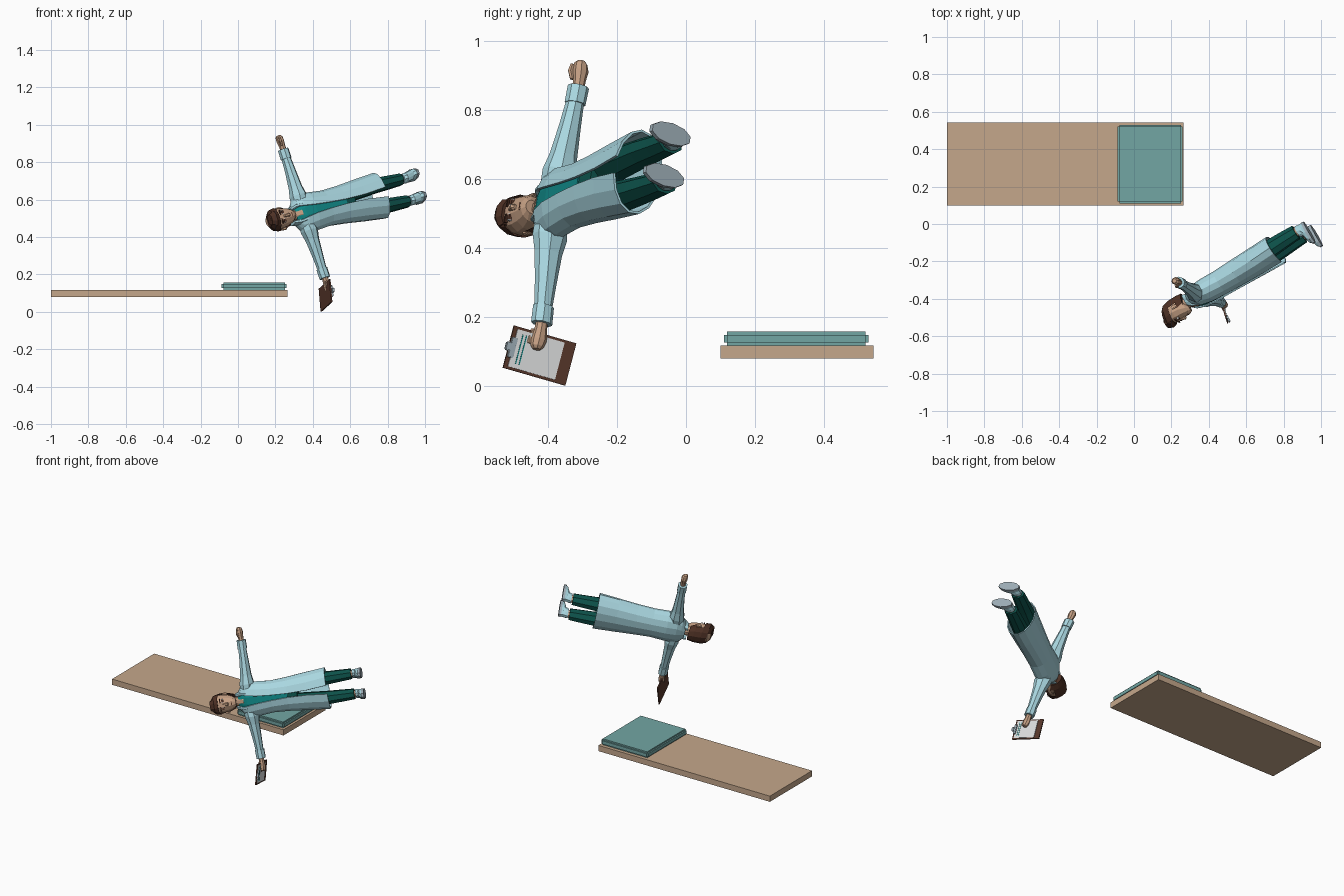
import bpy, bmesh, math
from mathutils import Matrix, Vector

cube = bpy.data.objects.get("Cube")
if cube:
    bpy.data.objects.remove(cube, do_unlink=True)


def material(name, r, g, b):
    m = bpy.data.materials.new(name)
    m.use_nodes = True
    m.diffuse_color = (r, g, b, 1)
    m.node_tree.nodes["Principled BSDF"].inputs["Base Color"].default_value = (r, g, b, 1)
    return m


COAT = material("pale blue cloth", .40, .68, .75)
SKIN = material("skin", .56, .35, .23)
HAIR = material("dark brown hair", .075, .03, .018)
PANTS = material("dark green cloth", .004, .085, .07)
SHIRT = material("teal cloth", .005, .24, .235)
PAPER = material("white paper", .75, .76, .76)
GRAY = material("shoe gray", .34, .42, .47)
BROWN = material("clipboard brown", .10, .04, .025)
MAT = material("cushion teal", .17, .38, .37)
WOOD = material("board tan", .56, .39, .26)


def frame(x, y, z, origin):
    m = Matrix((x, y, z)).transposed().to_4x4()
    m.translation = origin
    return m


# Body frame: x to the person's left, y to the back, z to the head, origin at the neck
LEFT = Vector((-.305, .146, .94)).normalized()
UP = Vector((-.823, -.531, -.199)).normalized()
BACK = UP.cross(LEFT).normalized()
BODY = frame(LEFT, BACK, LEFT.cross(BACK), (.30, -.413, .514))


def finish(name, bm, mat, place):
    bmesh.ops.recalc_face_normals(bm, faces=bm.faces)
    bm.transform(place)
    me = bpy.data.meshes.new(name)
    bm.to_mesh(me)
    bm.free()
    me.materials.append(mat)
    ob = bpy.data.objects.new(name, me)
    bpy.context.collection.objects.link(ob)
    return ob


def box(name, center, size, mat, place=BODY, bevel=0):
    bm = bmesh.new()
    bmesh.ops.create_cube(bm, size=1)
    bm.transform(Matrix.Translation(center) @ Matrix.Diagonal((*size, 1)))
    if bevel:
        bmesh.ops.bevel(bm, geom=bm.edges[:], offset=bevel, segments=2, affect='EDGES')
    return finish(name, bm, mat, place)


def skin_rings(bm, rings, closed=True):
    """Bridge lists of points with quads."""
    vs = [[bm.verts.new(p) for p in ring] for ring in rings]
    n = len(vs[0])
    for a, b in zip(vs, vs[1:]):
        for i in range(n if closed else n - 1):
            j = (i + 1) % n
            bm.faces.new((a[i], a[j], b[j], b[i]))
    if closed:
        bm.faces.new(vs[0])
        bm.faces.new(vs[-1])


def loft(name, rings, mat, axis="z", n=10, side=1, tilt=0, keep=None):
    """Each ring: position on the axis, two centre offsets, two radii."""
    pts = []
    for a, c1, c2, r1, r2 in rings:
        ring = []
        for i in range(n):
            t = 2 * math.pi * (i + .5) / n
            p, q = c1 + r1 * math.sin(t), c2 - r2 * math.cos(t)
            v = Vector((p, q, a - tilt * q)) if axis == "z" else Vector((a, p, q))
            v.x *= side
            ring.append(v)
        pts.append(ring)
    bm = bmesh.new()
    skin_rings(bm, pts)
    if keep:
        drop = [f for f in bm.faces if not keep(f.calc_center_median())]
        bmesh.ops.delete(bm, geom=drop, context='FACES')
    return finish(name, bm, mat, BODY)


# Treatment board and cushion
WORLD = Matrix.Identity(4)
box("board", (-.367, .322, .098), (1.265, .444, .038), WOOD, WORLD)
box("cushion", (.086, .32, .137), (.346, .42, .04), MAT, WORLD, bevel=.009)

# Open coat: rings of height, half width, depth, centre, half opening at the front
coat_rings = [(.002, .045, .040, .004, .030), (-.022, .085, .050, .002, .038),
              (-.05, .105, .060, 0, .032), (-.11, .103, .068, -.004, .023),
              (-.20, .095, .069, -.008, .016), (-.30, .101, .072, -.010, .012),
              (-.42, .114, .075, -.014, .014), (-.545, .125, .079, -.018, .026)]
pts = []
for z, rx, ry, cy, gap in coat_rings:
    a0 = math.asin(gap / rx)
    step = 2 * (math.pi - a0) / 14
    pts.append([(rx * math.sin(a0 + i * step), cy - ry * math.cos(a0 + i * step), z)
                for i in range(15)])
bm = bmesh.new()
skin_rings(bm, pts, closed=False)
coat = finish("coat", bm, COAT, BODY)
thick = coat.modifiers.new("thickness", 'SOLIDIFY')
thick.thickness = .007
thick.offset = 0

# Shirt, hips and neck
loft("shirt", [(z, 0, cy, rx * .92, ry * .90) for z, rx, ry, cy, g in coat_rings[:6]], SHIRT, n=14)
loft("hips", [(-.28, 0, -.01, .088, .062), (-.36, 0, -.01, .09, .058)], PANTS, n=12)
loft("neck", [(.05, 0, .004, .028, .030), (.012, 0, .002, .030, .032),
              (-.03, 0, -.022, .030, .028)], SKIN)
# Collar flaps
for side in (1, -1):
    loft("collar", [(.018, .036, .012, .012, .034), (-.006, .044, -.004, .014, .040),
                    (-.05, .042, -.03, .010, .030)], COAT, n=8, side=side)

# Head, hair and face
head = [(.018, 0, -.030, .020, .020), (.035, 0, -.016, .039, .041),
        (.07, 0, -.004, .052, .054), (.105, 0, 0, .057, .058),
        (.14, 0, .002, .052, .056), (.162, 0, .002, .030, .034)]
loft("head", head, SKIN, n=12)
loft("hair", [(.035, 0, .016, .046, .046), (.07, 0, .006, .060, .060), (.115, 0, 0, .064, .066),
              (.148, 0, -.004, .057, .062), (.166, 0, -.006, .034, .042)], HAIR, n=12, tilt=.22,
     keep=lambda c: c.z > .125 or (c.y > .008 and c.z > .02))
loft("hair_quiff", [(.128, 0, -.046, .040, .018), (.15, 0, -.046, .044, .026),
                    (.176, 0, -.036, .030, .024)], HAIR, n=8)
for side in (1, -1):
    box("ear", (side * .057, .006, .082), (.012, .018, .030), SKIN, bevel=.003)
    box("eye", (side * .023, -.053, .097), (.015, .009, .012), BROWN)
    box("eye_white", (side * .023, -.052, .097), (.021, .009, .010), PAPER)
    box("eyebrow", (side * .024, -.054, .113), (.026, .009, .006), HAIR)
loft("nose", [(.098, 0, -.056, .005, .005), (.068, 0, -.062, .010, .011),
              (.062, 0, -.058, .007, .007)], SKIN, n=6)
box("mouth", (0, -.052, .044), (.024, .009, .005), BROWN)

# Arms and legs, one pass for each side
for side, word in ((1, "left"), (-1, "right")):
    loft(word + "_sleeve", [(.06, 0, -.056, .050, .040), (.10, 0, -.062, .053, .046),
                            (.15, .002, -.064, .042, .036), (.24, .006, -.068, .033, .029),
                            (.33, .010, -.070, .026, .024)], COAT, axis="x", n=8, side=side)
    loft(word + "_cuff", [(.312, .010, -.070, .031, .030), (.365, .012, -.071, .032, .029)],
         COAT, axis="x", n=8, side=side)
    loft(word + "_hand", [(.34, .012, -.071, .017, .016), (.385, .012, -.071, .019, .017),
                          (.415, .012, -.070, .024, .020), (.435, .010, -.068, .020, .019),
                          (.444, .010, -.068, .012, .012)], SKIN, axis="x", n=8, side=side)
    loft(word + "_thumb", [(.385, -.006, -.060, .007, .007), (.41, -.014, -.056, .008, .008),
                           (.43, -.012, -.058, .006, .006)], SKIN, axis="x", n=6, side=side)
    loft(word + "_trouser_leg", [(-.29, .045, -.008, .046, .056), (-.40, .054, -.010, .049, .055),
                                 (-.55, .060, -.012, .041, .050), (-.63, .061, -.012, .037, .046),
                                 (-.70, .062, -.013, .033, .042)], PANTS, n=8, side=side)
    loft(word + "_ankle", [(-.68, .062, -.012, .022, .027), (-.725, .062, -.014, .022, .027)],
         SKIN, n=8, side=side)
    loft(word + "_shoe", [(-.708, .062, -.016, .027, .034), (-.725, .062, -.022, .028, .038),
                          (-.738, .063, -.046, .030, .060), (-.75, .064, -.052, .032, .067)],
         COAT, n=10, side=side)
    loft(word + "_sole", [(-.75, .064, -.052, .033, .069), (-.765, .064, -.052, .032, .068)],
         GRAY, n=10, side=side)

# Clipboard: x toward its lower edge, z out of the paper
U = Vector((-.29, .92, -.265)).normalized()
N = Vector((.953, .300, 0))
N = (N - U * N.dot(U)).normalized()
BOARD = frame(U, N.cross(U), N, (.468, -.425, .088))
box("clipboard", (0, 0, 0), (.196, .127, .007), BROWN, BOARD)
box("paper", (-.012, 0, .005), (.148, .112, .004), PAPER, BOARD)
for k in range(2):
    box("paper_line", (-.066 + k * .011, 0, .0075), (.003, .088, .002), SHIRT, BOARD)
box("clip_bar", (-.088, 0, .008), (.018, .06, .010), GRAY, BOARD, bevel=.002)
box("clip_grip", (-.102, 0, .011), (.018, .026, .012), GRAY, BOARD, bevel=.003)
